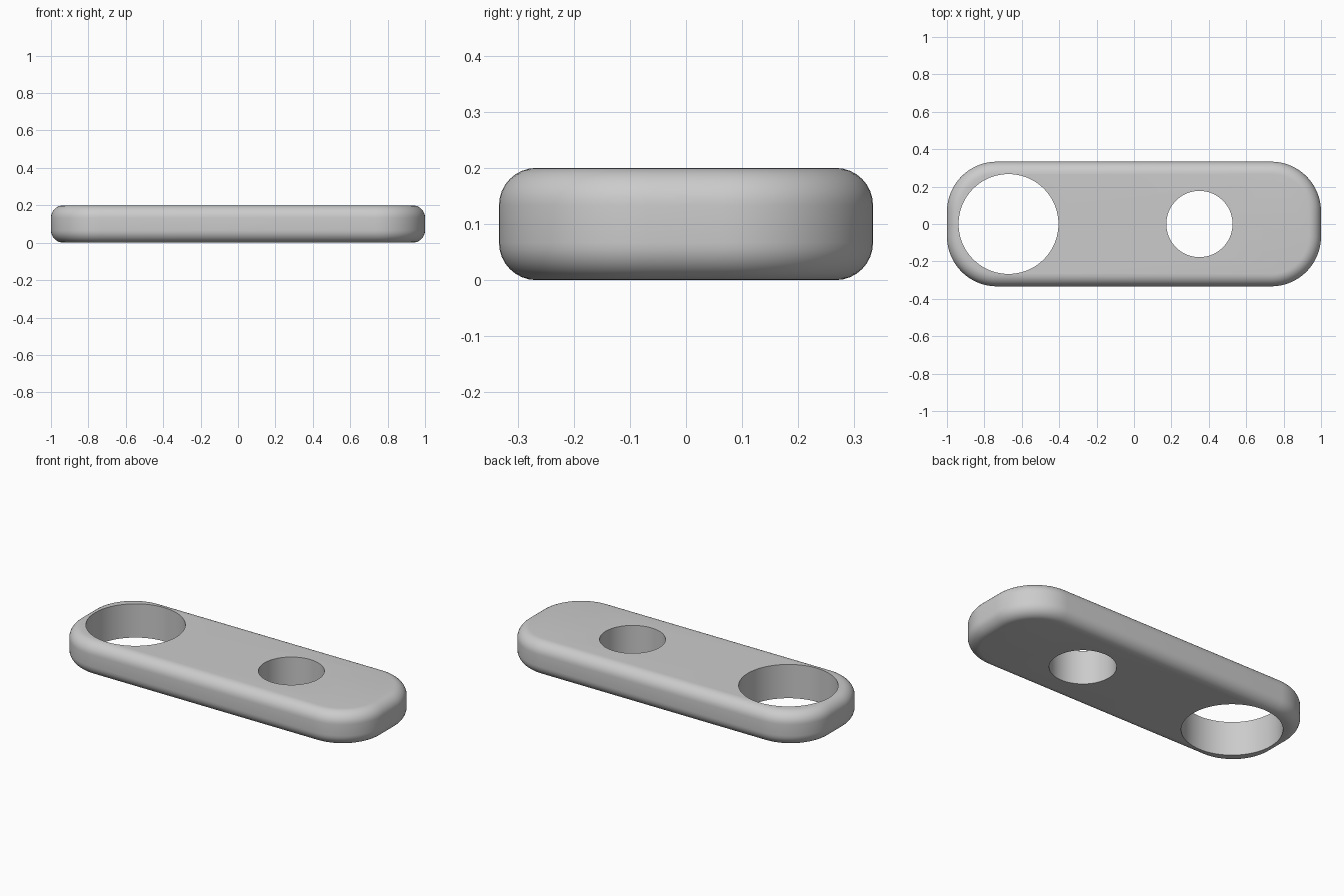
import bpy
import bmesh
import math
from mathutils import Matrix

LENGTH, WIDTH, THICK = 2.0, 0.667, 0.2
CORNER, FILLET = 0.267, 0.0667

if "Cube" in bpy.data.objects:
    bpy.data.objects.remove(bpy.data.objects["Cube"], do_unlink=True)

# Plain grey finish
grey = bpy.data.materials.new("grey")
grey.use_nodes = True
colour = (0.6, 0.6, 0.6, 1)
grey.diffuse_color = colour
grey.node_tree.nodes["Principled BSDF"].inputs["Base Color"].default_value = colour


def add_object(name, bm):
    mesh = bpy.data.meshes.new(name)
    bm.to_mesh(mesh)
    bm.free()
    mesh.materials.append(grey)
    obj = bpy.data.objects.new(name, mesh)
    bpy.context.collection.objects.link(obj)
    return obj


def round_edges(bm, edges, radius, segments):
    bmesh.ops.bevel(bm, geom=edges, offset=radius, offset_type='OFFSET',
                    segments=segments, profile=0.5, affect='EDGES')


def is_upright(edge):
    a, b = edge.verts
    return abs(a.co.z - b.co.z) > THICK / 2


# Plate: a slab with rounded corners and softened rims
bm = bmesh.new()
bmesh.ops.create_cube(bm, size=1, matrix=Matrix.Translation((0, 0, THICK / 2))
                      @ Matrix.Diagonal((LENGTH, WIDTH, THICK, 1)))
round_edges(bm, [e for e in bm.edges if is_upright(e)], CORNER, 16)
round_edges(bm, [e for e in bm.edges if not is_upright(e)], FILLET, 8)
plate = add_object("plate", bm)


# Through holes
def cut_hole(name, x, radius):
    bm = bmesh.new()
    bmesh.ops.create_cone(bm, cap_ends=True, segments=96, radius1=radius,
                          radius2=radius, depth=THICK * 2,
                          matrix=Matrix.Translation((x, 0, THICK / 2)))
    cutter = add_object(name, bm)
    cutter.hide_render = True
    mod = plate.modifiers.new(name, 'BOOLEAN')
    mod.operation = 'DIFFERENCE'
    mod.solver = 'EXACT'
    mod.object = cutter
    bpy.ops.object.modifier_apply(modifier=mod.name)
    bpy.data.objects.remove(cutter, do_unlink=True)


bpy.ops.object.select_all(action='DESELECT')
bpy.context.view_layer.objects.active = plate
plate.select_set(True)
cut_hole("large_hole", -0.671, 0.267)
cut_hole("small_hole", 0.35, 0.177)

bpy.ops.object.shade_smooth_by_angle(angle=math.radians(30))
